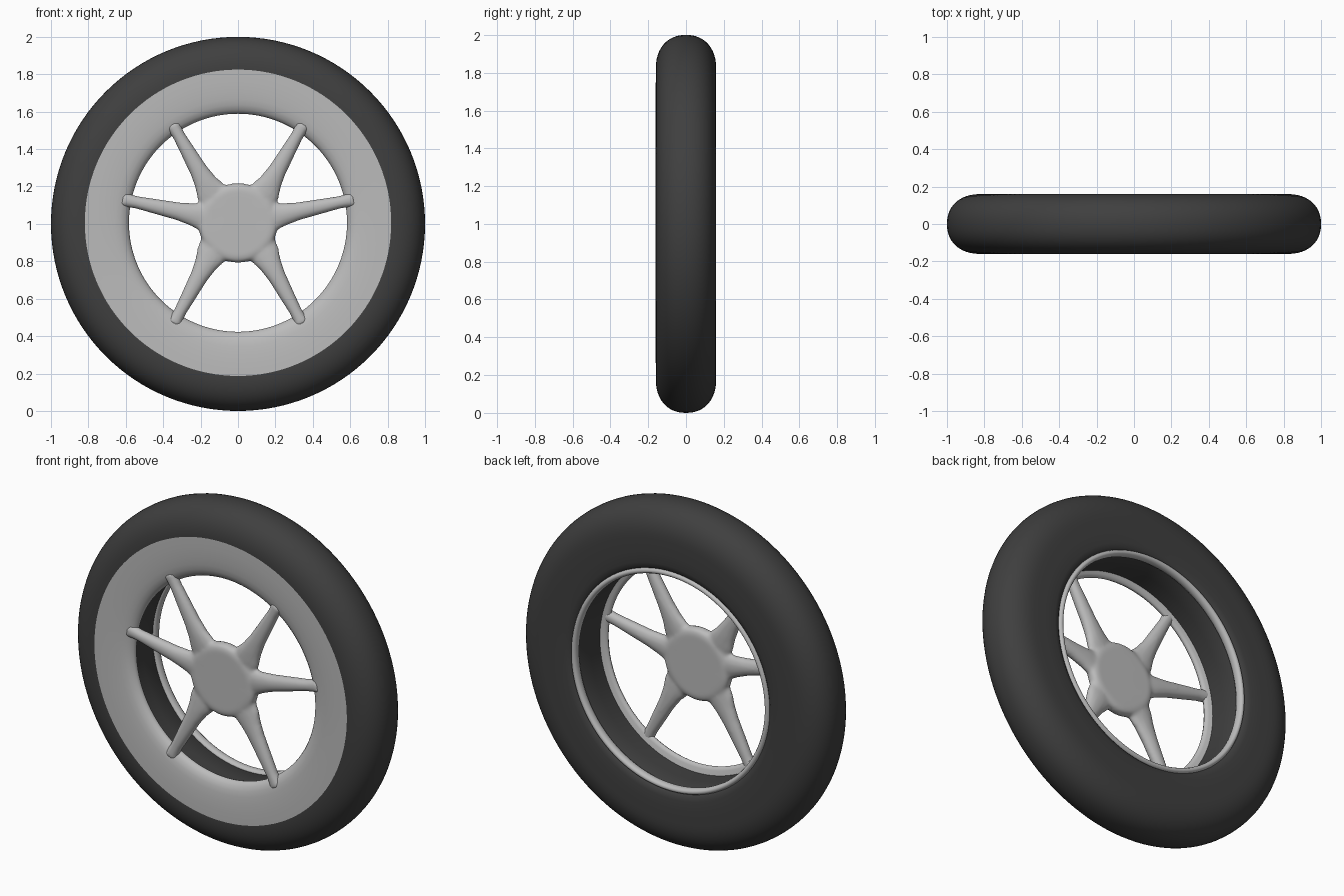
import bpy, bmesh, math
from mathutils import Vector

if "Cube" in bpy.data.objects:
    bpy.data.objects.remove(bpy.data.objects["Cube"])


def material(name, v):
    m = bpy.data.materials.new(name)
    m.diffuse_color = (v, v, v, 1)
    m.use_nodes = True
    m.node_tree.nodes["Principled BSDF"].inputs["Base Color"].default_value = m.diffuse_color
    return m


GREY = material("rim_grey", 0.5)
DARK = material("tyre_dark", 0.05)


def add_object(name, bm, mat):
    bmesh.ops.recalc_face_normals(bm, faces=bm.faces)
    for f in bm.faces:
        f.smooth = True
    me = bpy.data.meshes.new(name)
    bm.to_mesh(me)
    bm.free()
    me.materials.append(mat)
    ob = bpy.data.objects.new(name, me)
    bpy.context.collection.objects.link(ob)
    return ob


def lathe(name, profile, mat, closed=False, n=128, z=1.0):
    """Spin a (radius, y) profile around the axle."""
    bm = bmesh.new()
    centre = Vector((0, 0, z))
    rings = []
    for i in range(n):
        a = 2 * math.pi * i / n
        rings.append([bm.verts.new(centre + Vector((r * math.cos(a), y, r * math.sin(a))))
                      for r, y in profile])
    m = len(profile)
    for i in range(n):
        p, q = rings[i], rings[(i + 1) % n]
        for j in range(m if closed else m - 1):
            k = (j + 1) % m
            bm.faces.new((p[j], p[k], q[k], q[j]))
    ob = add_object(name, bm, mat)
    # open shells: the frontmost face must look forward
    front = min(ob.data.polygons, key=lambda f: f.center.y)
    if front.normal.y > 0:
        ob.data.flip_normals()
    return ob


def spow(v, e):
    return math.copysign(abs(v) ** e, v)


# Tyre: rounded tread, flat back sidewall, dark inner barrel
tread = [(0.80, -0.1585)]
for i in range(25):
    t = -math.pi / 2 + math.pi * i / 24
    tread.append((0.82 + 0.18 * spow(math.cos(t), 0.9), 0.16 * spow(math.sin(t), 0.9)))
lathe("tyre", tread + [(0.74, 0.16), (0.68, 0.158), (0.655, 0.153), (0.64, 0.14),
                       (0.627, 0.12), (0.622, 0.0), (0.622, -0.09)], DARK)

# Front rim: broad face rolling over to a thin inner lip
lathe("front_rim", [(0.819, -0.161), (0.76, -0.161), (0.70, -0.158), (0.66, -0.154),
                    (0.63, -0.149), (0.605, -0.139), (0.59, -0.126), (0.583, -0.114),
                    (0.586, -0.103), (0.602, -0.096), (0.630, -0.088)], GREY, z=1.006)

# Back lip: light ring around the rear opening
lip = [(0.628 + 0.018 * math.cos(2 * math.pi * i / 12),
        0.13 + 0.027 * math.sin(2 * math.pi * i / 12)) for i in range(12)]
lathe("back_lip", lip, GREY, closed=True)

# Hub and six flared spokes, fused into one soft casting
bm = bmesh.new()


def tube(p, q, sections, n=16):
    """Tapered oval bar from p to q; sections are (fraction, half width, half depth)."""
    d = (q - p).normalized()
    u = Vector((0, 1, 0)).cross(d).normalized()
    v = d.cross(u)
    rings = []
    for t, w, h in sections:
        c = p.lerp(q, t)
        rings.append([bm.verts.new(c + u * w * math.cos(2 * math.pi * i / n)
                                   + v * h * math.sin(2 * math.pi * i / n))
                      for i in range(n)])
    for a, b in zip(rings, rings[1:]):
        for i in range(n):
            k = (i + 1) % n
            bm.faces.new((a[i], a[k], b[k], b[i]))
    bm.faces.new(rings[0][::-1])
    bm.faces.new(rings[-1])


for s in (-1, 1):
    for (x0, z0), (x1, z1) in (((0.11, 1.11), (0.352, 1.535)),
                               ((0.10, 1.02), (0.62, 1.132)),
                               ((0.11, 0.90), (0.345, 0.465))):
        tube(Vector((s * x0, -0.12, z0)), Vector((s * x1, -0.125, z1)),
             [(0, 0.09, 0.03), (0.15, 0.082, 0.034), (0.27, 0.062, 0.036),
              (0.42, 0.049, 0.036), (0.65, 0.041, 0.034), (0.85, 0.034, 0.031),
              (0.94, 0.037, 0.031), (1.0, 0.046, 0.031)])

# Hub disc with softened edges
hub = [(0.18, -0.157), (0.205, -0.148), (0.214, -0.12), (0.205, -0.092), (0.18, -0.083)]
rings = [[bm.verts.new((r * math.cos(2 * math.pi * i / 48), y,
                        1.005 + r * math.sin(2 * math.pi * i / 48))) for i in range(48)]
         for r, y in hub]
for a, b in zip(rings, rings[1:]):
    for i in range(48):
        k = (i + 1) % 48
        bm.faces.new((a[i], a[k], b[k], b[i]))
bm.faces.new(rings[0])
bm.faces.new(rings[-1])
spokes = add_object("hub_and_spokes", bm, GREY)
fuse = spokes.modifiers.new("fuse", 'REMESH')
fuse.mode = 'VOXEL'
fuse.voxel_size = 0.008
fuse.use_smooth_shade = True
soften = spokes.modifiers.new("soften", 'SMOOTH')
soften.factor = 0.5
soften.iterations = 14
